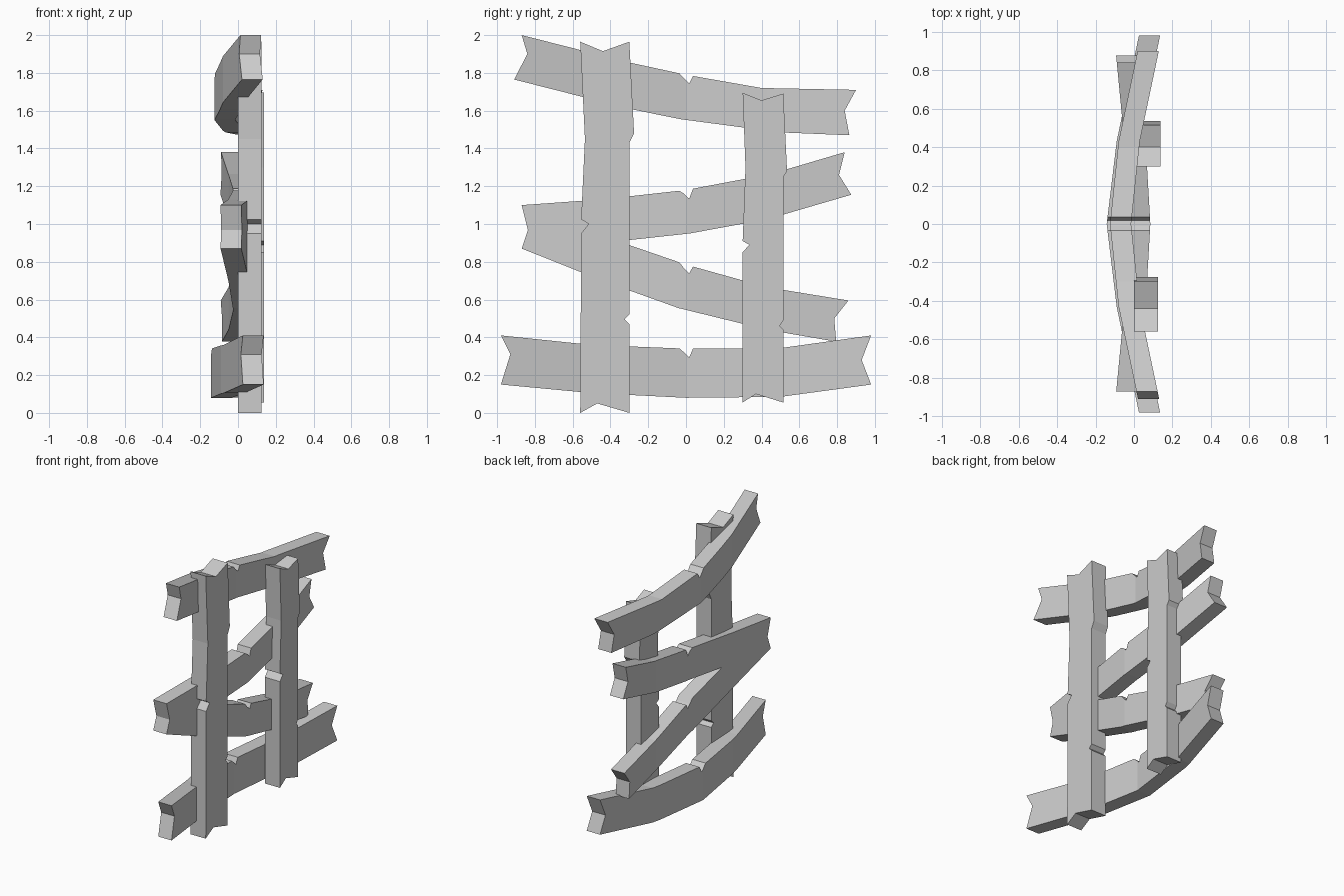
import bpy
import bmesh

default_cube = bpy.data.objects.get("Cube")
if default_cube:
    bpy.data.objects.remove(default_cube, do_unlink=True)

# One weathered grey for all the boards
grey = bpy.data.materials.new("weathered_grey")
grey.use_nodes = True
colour = (0.6, 0.6, 0.6, 1)
grey.diffuse_color = colour
grey.node_tree.nodes["Principled BSDF"].inputs["Base Color"].default_value = colour


def interpolate(points, value):
    """Piecewise linear lookup in a sorted list of (position, result) pairs."""
    for (start, low), (end, high) in zip(points, points[1:]):
        if value <= end:
            break
    return low + (high - low) * (value - start) / (end - start)


def make_board(name, outline, thickness, bend):
    """Extrude a side outline (y, z) along x, then bow it along y by the bend curve."""
    bm = bmesh.new()
    face = bm.faces.new([bm.verts.new((0, y, z)) for y, z in outline])
    extruded = bmesh.ops.extrude_face_region(bm, geom=[face], use_keep_orig=True)
    moved = [v for v in extruded["geom"] if isinstance(v, bmesh.types.BMVert)]
    bmesh.ops.translate(bm, verts=moved, vec=(thickness, 0, 0))

    # Cut across the board at every bend so that each facet stays flat
    for position, _ in bend[1:-1]:
        bmesh.ops.bisect_plane(
            bm, geom=bm.verts[:] + bm.edges[:] + bm.faces[:],
            plane_co=(0, position, 0), plane_no=(0, 1, 0))
    for vert in bm.verts:
        vert.co.x += interpolate(bend, vert.co.y)

    bmesh.ops.recalc_face_normals(bm, faces=bm.faces[:])
    mesh = bpy.data.meshes.new(name)
    bm.to_mesh(mesh)
    bm.free()
    mesh.materials.append(grey)
    board = bpy.data.objects.new(name, mesh)
    bpy.context.collection.objects.link(board)
    return board


def symmetric_bend(middle, quarter, end):
    """Bow that is the same on both halves of a rail."""
    return [(-1, end), (-.43, quarter), (0, middle), (.43, quarter), (1, end)]


def make_rail(name, top, bottom, split_front, split_back, bend):
    """Rail with a split at each end and a small nick in the middle of its top edge."""
    nick_height = interpolate(top, 0)
    nick = [(-.035, interpolate(top, -.035)), (-.01, nick_height - .02),
            (.017, nick_height - .046), (.037, interpolate(top, .037))]
    before = [p for p in top if p[0] < -.035]
    after = [p for p in top if p[0] > .037]
    outline = before + nick + after + [split_back] + bottom[::-1] + [split_front]
    return make_board(name, outline, .11, bend)


def make_post(name, front_edge, back_edge, foot_split, head_split, offset):
    """Upright with split ends; both edges run from the foot to the head."""
    outline = front_edge + [head_split] + back_edge[::-1] + [foot_split]
    return make_board(name, outline, .125, [(-1, offset), (1, offset)])


# Rails that bow away from the posts
make_rail("top_rail",
          [(-.87, 2), (-.3, 1.855), (0, 1.79), (.4, 1.72), (.9, 1.71)],
          [(-.91, 1.765), (-.3, 1.61), (-.03, 1.555), (.5, 1.485), (.865, 1.47)],
          (-.84, 1.9), (.84, 1.6), symmetric_bend(-.125, -.08, .04))
make_rail("bottom_rail",
          [(-.98, .41), (-.5, .36), (0, .34), (.5, .343), (.98, .41)],
          [(-.98, .15), (-.5, .105), (0, .08), (.5, .085), (.98, .15)],
          (-.93, .31), (.93, .28), symmetric_bend(-.142, -.09, .03))

# Rails that bow towards the posts and meet at the front end
inward = symmetric_bend(-.025, -.05, -.105)
make_rail("rising_rail",
          [(-.87, 1.1), (-.45, 1.13), (0, 1.18), (.45, 1.265), (.84, 1.38)],
          [(-.87, .87), (-.3, .915), (.02, .95), (.43, 1.025), (.875, 1.155)],
          (-.82, 1.02), (.81, 1.26), inward)
make_rail("falling_rail",
          [(-.87, 1.1), (-.45, .94), (0, .785), (.43, .665), (.86, .595)],
          [(-.87, .87), (-.43, .695), (-.04, .555), (.43, .44), (.795, .377)],
          (-.83, .94), (.785, .5), inward)

# Chipped uprights
make_post("front_post",
          [(-.56, 0), (-.555, .95), (-.515, 1), (-.555, 1.025),
           (-.535, 1.45), (-.56, 1.965)],
          [(-.3, 0), (-.3, .47), (-.325, .495), (-.3, .52), (-.3, 1.43),
           (-.275, 1.48), (-.3, 1.965)],
          (-.47, .05), (-.44, 1.915), 0)
make_post("back_post",
          [(.3, .055), (.3, .85), (.335, .89), (.3, .91), (.315, 1.3), (.3, 1.695)],
          [(.515, .055), (.515, .44), (.495, .46), (.515, .49), (.515, 1.25),
           (.535, 1.28), (.515, 1.69)],
          (.37, .1), (.4, 1.655), .012)
